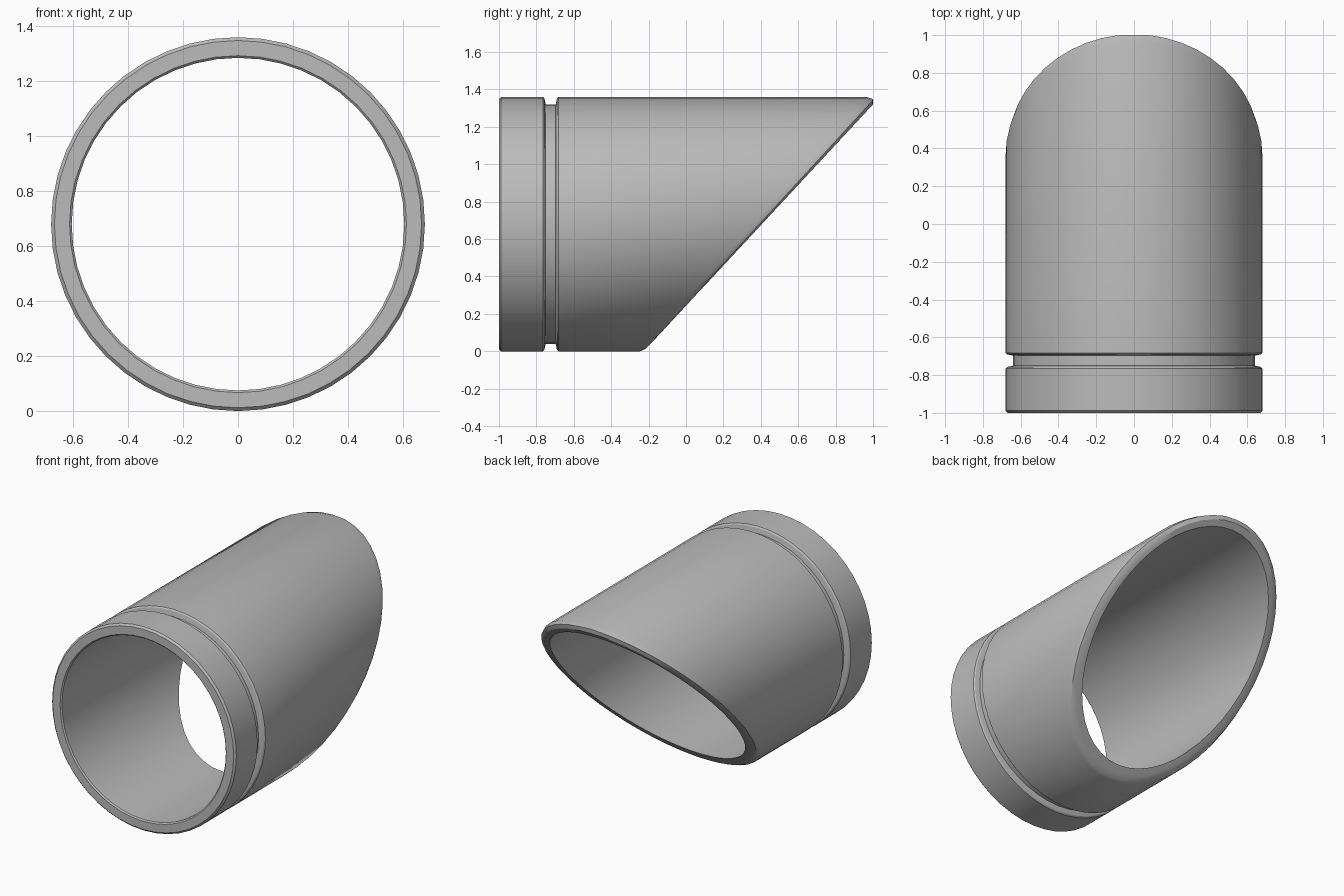
import bpy
import bmesh
from math import cos, sin, pi, radians

cube = bpy.data.objects.get("Cube")
if cube:
    bpy.data.objects.remove(cube, do_unlink=True)

SEGMENTS = 48
OUTER = 0.68
INNER = 0.605
GROOVE = 0.64


def make_material(name, value):
    mat = bpy.data.materials.new(name)
    mat.use_nodes = True
    colour = (value, value, value, 1)
    mat.diffuse_color = colour
    mat.node_tree.nodes["Principled BSDF"].inputs["Base Color"].default_value = colour
    return mat


def straight(y):
    return lambda z: y


def slanted(y_low, slope):
    return lambda z: y_low + slope * z


# Closed wall section: radius and a rule giving y at each height
section = [
    (INNER, straight(-0.992)),
    (INNER + 0.008, straight(-1)),
    (OUTER - 0.012, straight(-1)),
    (OUTER, straight(-0.988)),
    # collar and groove
    (OUTER, straight(-0.765)),
    (OUTER - 0.008, straight(-0.757)),
    (GROOVE, straight(-0.75)),
    (GROOVE, straight(-0.697)),
    (OUTER - 0.008, straight(-0.69)),
    (OUTER, straight(-0.682)),
    # slanted mouth with a chamfered outer edge
    (OUTER, slanted(-0.245, 0.89)),
    (OUTER - 0.012, slanted(-0.229, 0.915)),
    (0.64, slanted(-0.226, 0.929)),
    (INNER, slanted(-0.226, 0.929)),
]

# Tube wall swept around the long axis
bm = bmesh.new()
rings = []
for radius, place in section:
    ring = []
    for i in range(SEGMENTS):
        a = 2 * pi * i / SEGMENTS
        z = OUTER + radius * cos(a)
        ring.append(bm.verts.new((radius * sin(a), min(place(z), 1), z)))
    rings.append(ring)

for k, ring in enumerate(rings):
    following = rings[(k + 1) % len(rings)]
    for i in range(SEGMENTS):
        j = (i + 1) % SEGMENTS
        bm.faces.new((ring[i], ring[j], following[j], following[i]))
bmesh.ops.recalc_face_normals(bm, faces=bm.faces)

mesh = bpy.data.meshes.new("slanted_tube")
bm.to_mesh(mesh)
bm.free()
tube = bpy.data.objects.new("slanted_tube", mesh)
bpy.context.collection.objects.link(tube)
mesh.materials.append(make_material("plain grey", 0.5))

# Smooth walls, crisp rims
bpy.ops.object.select_all(action="DESELECT")
tube.select_set(True)
bpy.context.view_layer.objects.active = tube
bpy.ops.object.shade_smooth_by_angle(angle=radians(30))
